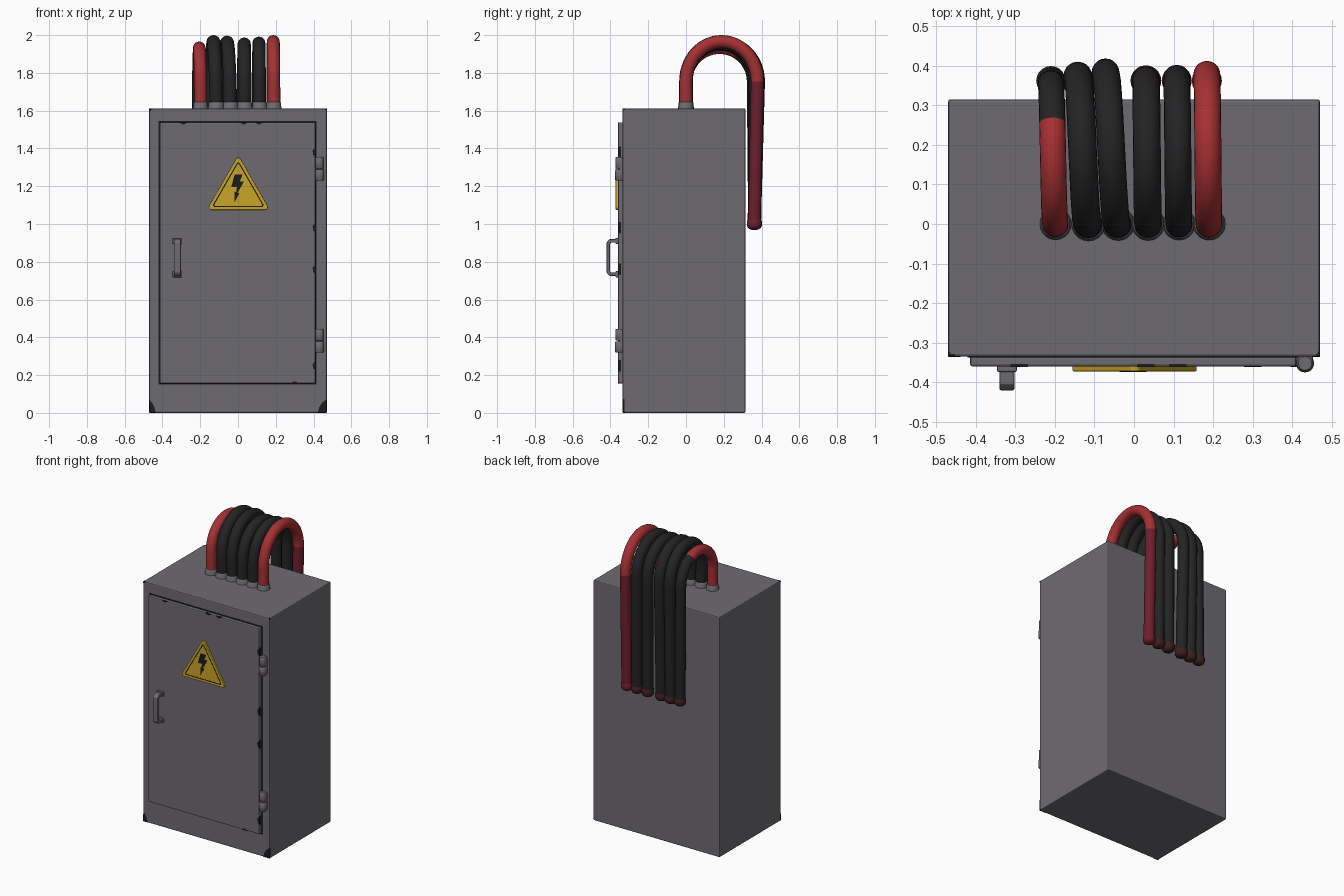
import bpy, bmesh, math
from mathutils import Vector

if "Cube" in bpy.data.objects:
    bpy.data.objects.remove(bpy.data.objects["Cube"])


def material(name, rgb):
    m = bpy.data.materials.new(name)
    m.diffuse_color = (*rgb, 1)
    m.use_nodes = True
    m.node_tree.nodes["Principled BSDF"].inputs["Base Color"].default_value = m.diffuse_color
    return m


GREY = material("grey_metal", (0.158, 0.148, 0.165))
DARK = material("worn_dark", (0.012, 0.012, 0.013))
YELLOW = material("warning_yellow", (0.60, 0.38, 0.02))
BLACK = material("black_rubber", (0.017, 0.017, 0.018))
RED = material("red_rubber", (0.38, 0.03, 0.032))
MAROON = material("maroon_rubber", (0.15, 0.014, 0.026))
BROWN = material("burnt_end", (0.05, 0.014, 0.012))


def finish(name, bm, mats, bevel=0, segments=2):
    bmesh.ops.recalc_face_normals(bm, faces=bm.faces[:])
    me = bpy.data.meshes.new(name)
    bm.to_mesh(me)
    bm.free()
    for m in mats:
        me.materials.append(m)
    ob = bpy.data.objects.new(name, me)
    bpy.context.collection.objects.link(ob)
    if bevel:
        b = ob.modifiers.new("bevel", 'BEVEL')
        b.width, b.segments, b.limit_method = bevel, segments, 'ANGLE'
    return ob


def prism(name, pts, axis, a, b, mat, bevel=0):
    """Extrude an outline (x,z) along y, or (y,z) along x, from a to b."""
    bm = bmesh.new()
    put = (lambda p, d: (p[0], d, p[1])) if axis == 'y' else (lambda p, d: (d, p[0], p[1]))
    lo = [bm.verts.new(put(p, a)) for p in pts]
    hi = [bm.verts.new(put(p, b)) for p in pts]
    bm.faces.new(lo)
    bm.faces.new(hi)
    n = len(pts)
    for i in range(n):
        bm.faces.new((lo[i], lo[(i + 1) % n], hi[(i + 1) % n], hi[i]))
    return finish(name, bm, [mat], bevel)


def box(name, x, y, z, mat, bevel=0):
    return prism(name, [(x[0], z[0]), (x[1], z[0]), (x[1], z[1]), (x[0], z[1])], 'y', *y, mat, bevel)


def sweep(name, path, radii, mats, rule=lambda c: 0, sides=20):
    """Round tube along a path, closed at both ends, coloured by a rule on the position."""
    bm = bmesh.new()
    path = [Vector(p) for p in path]
    rings = []
    for i, p in enumerate(path):
        t = (path[min(i + 1, len(path) - 1)] - path[max(i - 1, 0)]).normalized()
        side = (Vector((1, 0, 0)) - t * t.x).normalized()
        up = t.cross(side)
        rings.append([bm.verts.new(p + radii[i] * (side * math.cos(a) + up * math.sin(a)))
                      for a in (2 * math.pi * k / sides for k in range(sides))])
    for r0, r1 in zip(rings, rings[1:]):
        for k in range(sides):
            j = (k + 1) % sides
            f = bm.faces.new((r0[k], r0[j], r1[j], r1[k]))
            f.smooth = True
            f.material_index = rule(f.calc_center_median())
    for r in (rings[0], rings[-1]):
        f = bm.faces.new(r)
        f.material_index = rule(f.calc_center_median())
    return finish(name, bm, mats)


# Cabinet body, dark door gap and door
box("cabinet_body", (-0.47, 0.47), (-0.335, 0.315), (0, 1.612), GREY, 0.007)
box("door_gap", (-0.42, 0.415), (-0.337, -0.33), (0.149, 1.545), DARK)
box("door", (-0.414, 0.41), (-0.36, -0.33), (0.156, 1.538), GREY, 0.006)

# Worn corners on the cabinet front
for name, sx, z0, sz, w, h in (("bottom_left", -1, 0, 1, 0.036, 0.07), ("bottom_right", 1, 0, 1, 0.05, 0.075),
                               ("top_left", -1, 1.612, -1, 0.02, 0.014), ("top_right", 1, 1.612, -1, 0.012, 0.01)):
    X = 0.4705 * sx
    pts = [(X, z0), (X, z0 + sz * h), (X - sx * w * 0.5, z0 + sz * h * 0.75),
           (X - sx * w * 0.85, z0 + sz * h * 0.4), (X - sx * w, z0)]
    prism("worn_corner_" + name, pts, 'y', -0.336, -0.322, DARK, 0.004)

# Small chips along the door edges
for i, (x, z) in enumerate(((0.407, 1.38), (0.407, 0.98), (0.407, 0.76), (0.407, 0.25))):
    prism(f"edge_chip_{i}", [(x + .004, z - .03), (x + .004, z + .03), (x - .012, z + .008), (x - .01, z - .012)],
          'y', -0.361, -0.345, DARK)
for i, (x, z, s) in enumerate(((0.03, 1.538, -1), (0.11, 1.538, -1), (-0.29, 1.538, -1), (0.3, 0.156, 1))):
    prism(f"rim_chip_{i}", [(x - .022, z), (x + .022, z), (x + .006, z + s * .011), (x - .008, z + s * .009)],
          'y', -0.361, -0.345, DARK)

# Hinges: leaf plus two knuckles each
for i, z in enumerate((0.32, 1.23)):
    box(f"hinge_leaf_{i}", (0.408, 0.452), (-0.352, -0.33), (z + 0.005, z + 0.12), GREY, 0.003)
    for k, (a, b, r) in enumerate(((z, z + 0.058, 0.023), (z + 0.063, z + 0.125, 0.021))):
        sweep(f"hinge_knuckle_{i}_{k}",
              [(0.432, -0.352, h) for h in (a, a + 0.004, b - 0.004, b)],
              [r - 0.004, r, r, r - 0.004], [GREY])

# Handle: bent bar with two feet
prism("handle", [(-.358, .92), (-.405, .92), (-.42, .903), (-.42, .742), (-.405, .725), (-.358, .725),
                 (-.358, .743), (-.396, .743), (-.403, .752), (-.403, .893), (-.396, .902), (-.358, .902)],
      'x', -0.34, -0.302, GREY, 0.004)
for i, z in enumerate((0.734, 0.911)):
    box(f"handle_foot_{i}", (-0.346, -0.296), (-0.374, -0.355), (z - 0.016, z + 0.016), GREY, 0.004)


def triangle(inset, r, steps=5):
    """Rounded triangle outline in x,z, inset from the sign edge."""
    corners = [(-0.165, 1.075), (0.168, 1.075), (0.0015, 1.365)]
    cx, cz = 0.0015, 1.172
    f = 1 - (inset + r) / (cz - 1.075)
    out = []
    for i, (x, z) in enumerate(corners):
        start = math.radians((150, 270, 30)[i])
        px, pz = cx + (x - cx) * f, cz + (z - cz) * f
        out += [(px + r * math.cos(start + math.radians(120) * k / steps),
                 pz + r * math.sin(start + math.radians(120) * k / steps)) for k in range(steps + 1)]
    return out


# Warning sign: yellow plate, black outline, lightning bolt
prism("warning_sign", triangle(0, 0.014), 'y', -0.372, -0.357, YELLOW, 0.002)
bm = bmesh.new()
outer, inner = ([bm.verts.new((x, -0.3728, z)) for x, z in triangle(d, r)] for d, r in ((0.015, 0.01), (0.021, 0.006)))
for i in range(len(outer)):
    j = (i + 1) % len(outer)
    f = bm.faces.new((outer[i], outer[j], inner[j], inner[i]))
ring = finish("sign_outline", bm, [DARK])
ring.modifiers.new("thickness", 'SOLIDIFY').thickness = 0.001
prism("lightning_bolt", [(-.018, 1.262), (.024, 1.262), (.010, 1.226), (.032, 1.226), (-.002, 1.165), (.008, 1.165),
                         (-.018, 1.115), (-.018, 1.172), (-.010, 1.168), (-.006, 1.195), (-.036, 1.195)],
      'y', -0.3735, -0.371, DARK)

# Cables: base x, end x, top z, far y, radius
cables = ((-0.198, -0.21, 1.966, 0.388, 0.033), (-0.115, -0.142, 2.0, 0.41, 0.036), (-0.04, -0.072, 1.997, 0.418, 0.035),
          (0.036, 0.03, 1.987, 0.398, 0.035), (0.114, 0.108, 1.992, 0.402, 0.034), (0.19, 0.184, 2.0, 0.412, 0.034))
for i, (x0, x1, top, far, r) in enumerate(cables):
    base = 1.755
    half = (far - r) / 2
    rise = top - r - base
    yz = [(0, 1.61), (0, 1.68)]
    for k in range(29):                                 # arch
        a = math.pi * k / 28
        yz.append((half - half * math.cos(a), base + rise * math.sin(a)))
    for k in range(1, 7):                               # hanging tail, leaning in
        t = k / 6
        yz.append((2 * half + (0.362 - 2 * half) * t, base + (1.0 - base) * t))
    n = len(yz)
    path = [(x0 + (x1 - x0) * min(1, k / (n - 8)), y, z) for k, (y, z) in enumerate(yz)]
    if i == 0:
        mats, rule = [RED, BLACK], lambda c: int(c.y > 0.265)
    elif i == 5:
        mats, rule = [RED, MAROON], lambda c: int(c.y > 0.2 and c.z < 1.76)
    else:
        mats, rule = [BLACK], lambda c: 0
    sweep(f"cable_{i}", path, [r] * n, mats, rule)
    # burnt rounded end
    prof = [(1.022, r), (1.014, r + .004), (.99, r + .004), (.978, r - .003), (.971, r - .014), (.968, .006)]
    sweep(f"cable_end_{i}", [(x1, 0.362, z) for z, _ in prof], [q for _, q in prof],
          [MAROON if i == 5 else BROWN])
    # collar on the cabinet roof
    prof = [(1.605, r + .007), (1.618, r + .007), (1.624, r + .004), (1.640, r + .004), (1.645, r)]
    sweep(f"cable_collar_{i}", [(x0, 0, z) for z, _ in prof], [q for _, q in prof], [GREY])
